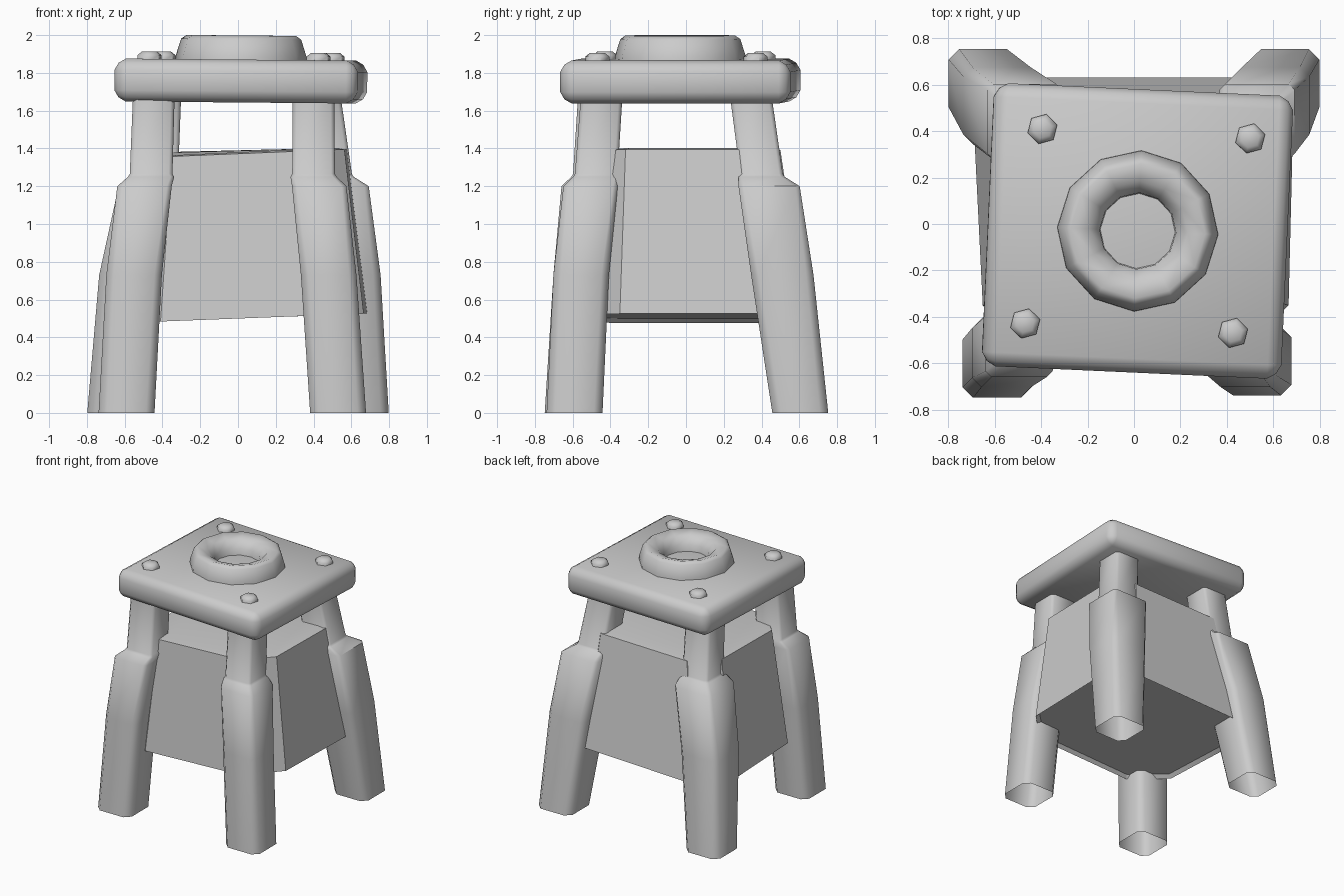
import bpy, bmesh, math
from mathutils import Matrix, Vector

cube = bpy.data.objects.get("Cube")
if cube:
    bpy.data.objects.remove(cube, do_unlink=True)

grey = bpy.data.materials.new("plain_grey")
grey.use_nodes = True
GREY = (0.6, 0.6, 0.6, 1)
grey.diffuse_color = GREY
grey.node_tree.nodes["Principled BSDF"].inputs["Base Color"].default_value = GREY


def finish(name, bm, angle=40):
    """Turn a bmesh into a named, shaded object."""
    mesh = bpy.data.meshes.new(name)
    bm.to_mesh(mesh)
    bm.free()
    obj = bpy.data.objects.new(name, mesh)
    bpy.context.collection.objects.link(obj)
    mesh.materials.append(grey)
    bpy.ops.object.select_all(action='DESELECT')
    obj.select_set(True)
    bpy.context.view_layer.objects.active = obj
    bpy.ops.object.shade_smooth_by_angle(angle=math.radians(angle))


def loft(bm, rings, cap_start=False, cap_end=False):
    """Skin a list of equally long point rings."""
    loops = [[bm.verts.new(p) for p in ring] for ring in rings]
    n = len(loops[0])
    for a, b in zip(loops, loops[1:]):
        for i in range(n):
            j = (i + 1) % n
            bm.faces.new((a[i], a[j], b[j], b[i]))
    if cap_start:
        bm.faces.new(loops[0][::-1])
    if cap_end:
        bm.faces.new(loops[-1])


def section(cx, cy, z, half, cut):
    """Square outline with cut corners."""
    k = half - cut
    return [(cx + x, cy + y, z) for x, y in (
        (half, -k), (half, k), (k, half), (-k, half),
        (-half, k), (-half, -k), (-k, -half), (k, -half))]


# Legs: foot, knee and shoulder of the sleeve, then the thinner upper post
LEGS = {
    "front_right_leg": [(-.59, -.60), (-.55, -.555), (-.495, -.515), (-.46, -.485), (-.445, -.46), .147],
    "front_left_leg": [(.53, -.59), (.48, -.555), (.43, -.505), (.40, -.475), (.40, -.445), .147],
    "back_left_leg": [(.65, .605), (.59, .51), (.53, .44), (.49, .40), (.43, .34), .165],
    "back_right_leg": [(-.65, .605), (-.57, .51), (-.47, .44), (-.43, .40), (-.41, .34), .165],
}
for name, (foot, knee, shoulder, post, top, width) in LEGS.items():
    bm = bmesh.new()
    loft(bm, [
        section(*foot, 0, .148, .045),
        section(*knee, .73, width, .04),
        section(*shoulder, 1.2, width - .003, .025),
        section(*post, 1.25, .122, .02),
        section(*post, 1.265, .113, .02),
        section(*top, 1.70, .11, .02)])
    finish(name, bm, 50)


def cut_corners(corners, cut):
    """Replace every corner of a ring by two points set back along its sides."""
    pts = [Vector(c) for c in corners]
    ring = []
    for i, p in enumerate(pts):
        for other in (pts[i - 1], pts[(i + 1) % 4]):
            ring.append(p + (other - p).normalized() * cut)
    return ring


def inset(ring, scale, rise):
    return [Vector((p.x * scale, p.y * scale, p.z + rise)) for p in ring]


# Tapered box between the legs, with a recessed floor
low = cut_corners([(-.64, -.58, .475), (.66, -.58, .525), (.69, .63, .525), (-.70, .63, .475)], .23)
high = cut_corners([(-.53, -.50, 1.35), (.56, -.50, 1.395), (.58, .50, 1.395), (-.54, .50, 1.37)], .18)
bm = bmesh.new()
loft(bm, [inset(low, .96, .025), low, high, inset(high, .9, .008)], cap_start=True, cap_end=True)
finish("body_box", bm, 30)

# Top plate, turned and tipped slightly
TURN = (Matrix.Translation((.015, -.03, 1.757)) @ Matrix.Rotation(math.radians(-2.6), 4, 'Z')
        @ Matrix.Rotation(math.radians(.5), 4, 'Y'))
bm = bmesh.new()
bmesh.ops.create_cube(bm, size=1, matrix=TURN @ Matrix.Diagonal((1.29, 1.22, .227, 1)))
bmesh.ops.bevel(bm, geom=bm.edges[:], offset=.06, segments=2, profile=.4, affect='EDGES')
finish("top_plate", bm, 50)


def circle(x, y, radius, z, sides, phase=0):
    """Ring of points on the plate, z measured from the plate's middle."""
    steps = [(i + phase) * math.tau / sides for i in range(sides)]
    return [TURN @ Vector((x + radius * math.cos(a), y + radius * math.sin(a), z)) for a in steps]


# Ring on the plate
profile = [(.348, .09), (.346, .133), (.318, .222), (.29, .241), (.215, .218), (.165, .163), (.16, .09)]
bm = bmesh.new()
loft(bm, [circle(0, 0, r, z, 12) for r, z in profile])
finish("top_ring", bm, 60)

# Four six-sided bolt heads
for side, sx in (("left", 1), ("right", -1)):
    for end, sy in (("front", -1), ("back", 1)):
        bm = bmesh.new()
        loft(bm, [circle(sx * .448 + sy * .018, sy * .42, r, z, 6, .3)
                  for r, z in ((.066, .09), (.066, .133), (.04, .153))], cap_end=True)
        finish(f"{end}_{side}_bolt", bm, 50)
